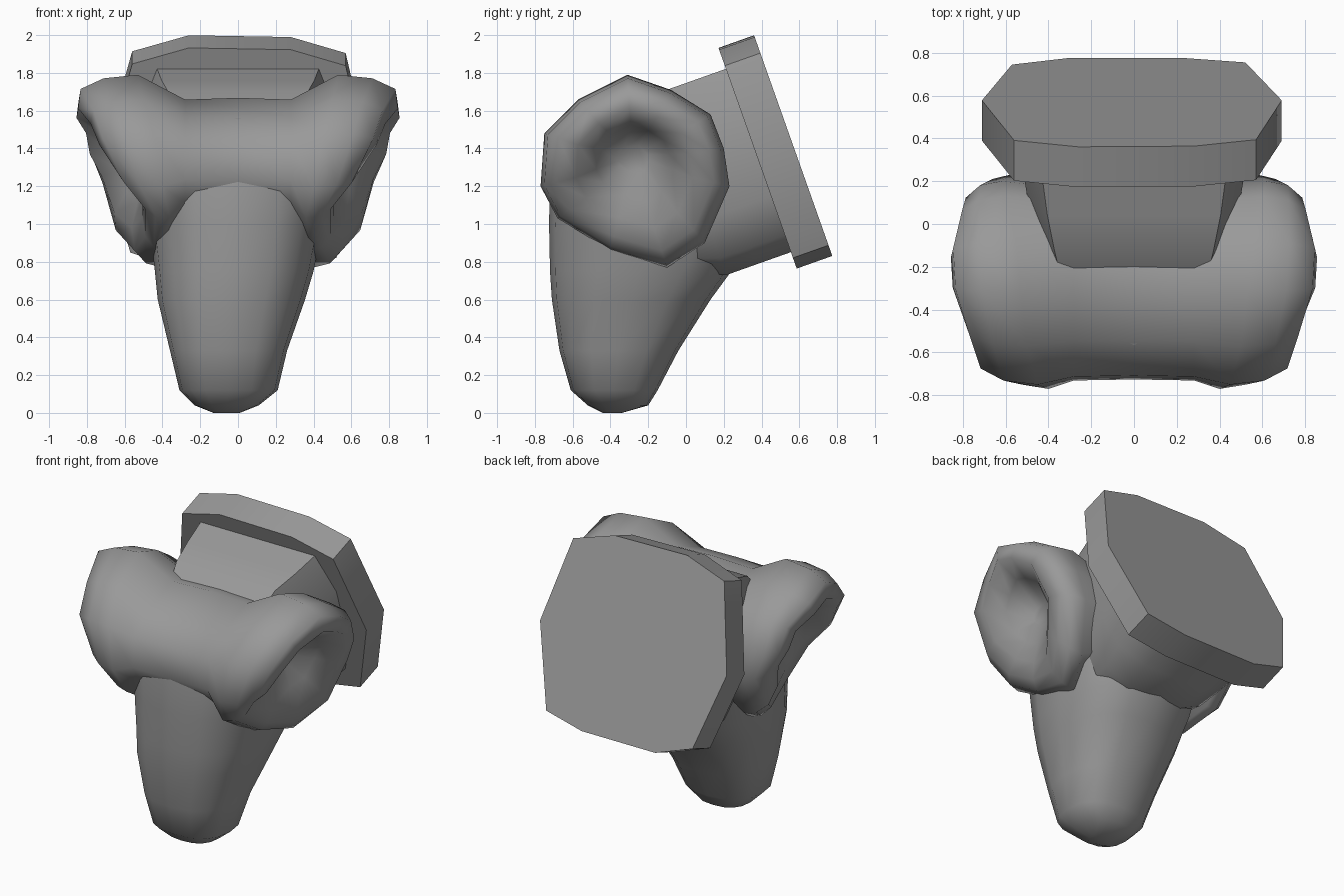
import bpy, bmesh, math
from mathutils import Vector

if "Cube" in bpy.data.objects:
    bpy.data.objects.remove(bpy.data.objects["Cube"])

grey = bpy.data.materials.new("stone_grey")
grey.diffuse_color = (0.32, 0.32, 0.32, 1)
grey.use_nodes = True
grey.node_tree.nodes["Principled BSDF"].inputs["Base Color"].default_value = grey.diffuse_color


def loft(name, rings, smooth_angle=70):
    """Skin a list of closed rings with equal point counts, capping both ends."""
    bm = bmesh.new()
    rows = [[bm.verts.new(p) for p in ring] for ring in rings]
    n = len(rows[0])
    for a, b in zip(rows, rows[1:]):
        for i in range(n):
            j = (i + 1) % n
            bm.faces.new((a[i], a[j], b[j], b[i]))
    bm.faces.new(rows[0][::-1])
    bm.faces.new(rows[-1])
    bmesh.ops.recalc_face_normals(bm, faces=bm.faces[:])
    me = bpy.data.meshes.new(name)
    bm.to_mesh(me)
    bm.free()
    me.materials.append(grey)
    for p in me.polygons:
        p.use_smooth = True
    me.set_sharp_from_angle(angle=math.radians(smooth_angle))
    ob = bpy.data.objects.new(name, me)
    bpy.context.collection.objects.link(ob)
    return ob


# Tilted frame shared by plaque and neck
UP = Vector((0, -0.334, 0.942))
OUT = Vector((0, 0.942, 0.334))


def tilted(profile, centre, depth, sx=1, sy=1):
    return [Vector(centre) + Vector((x * sx, 0, 0)) + UP * (s * sy) + OUT * depth
            for x, s in profile]


# Wall plaque: ten-sided slab
plaque = [(.28, .61), (.57, .52), (.69, -.03), (.52, -.56), (.24, -.62),
          (-.31, -.62), (-.57, -.53), (-.71, -.03), (-.56, .53), (-.26, .62)]
back = (0, .5675, 1.415)
loft("wall_plaque", [tilted(plaque, back, -.2), tilted(plaque, back, 0)], 50)

# Neck: runs from the plaque into the head
neck = [(.43, .515), (.53, .25), (.52, -.2), (.44, -.42), (.24, -.515),
        (-.24, -.515), (-.44, -.42), (-.52, -.2), (-.53, .25), (-.43, .515)]
root = (0, .38, 1.335)
loft("neck", [tilted(neck, root, .02), tilted(neck, root, -.18, .94),
              tilted(neck, root, -.36, .86), tilted(neck, root, -.6, .75, .8)], 62)

# Head and muzzle: stacked rounded sections (z, x centre, half width, front y, back y)
sections = [(0, -.06, .07, -.44, -.34), (.04, -.06, .17, -.52, -.2),
            (.12, -.05, .26, -.61, -.15), (.33, -.05, .31, -.67, -.04),
            (.6, -.035, .39, -.71, .13), (.75, -.02, .42, -.72, .24),
            (1.0, -.01, .46, -.725, .34), (1.25, 0, .5, -.72, .3),
            (1.42, 0, .5, -.69, .25), (1.56, 0, .45, -.56, .2)]


def rounded(z, xc, hw, yf, yb, n=16, e=0.8):
    ring = []
    for i in range(n):
        a = 2 * math.pi * i / n
        c, s = math.cos(a), math.sin(a)
        ring.append((xc + hw * math.copysign(abs(c) ** e, c),
                     (yf + yb) / 2 + (yb - yf) / 2 * math.copysign(abs(s) ** e, s), z))
    return ring


loft("head_and_muzzle", [rounded(*s) for s in sections], 80)

# Brow and side lobes: one form running across the head, rolled to a dent at each end
# outline: (y, z, inner x, outer x)
outline = [(.23, 1.2, .58, .73), (.2, 1.4, .62, .8), (.13, 1.58, .6, .82),
           (-.08, 1.71, .55, .87), (-.31, 1.79, .53, .86), (-.57, 1.66, .5, .79),
           (-.75, 1.48, .45, .74), (-.77, 1.2, .4, .62), (-.68, 1.03, .36, .5),
           (-.4, .86, .38, .5), (-.1, .77, .4, .56), (.1, .9, .5, .66)]


def brow(x, sy, sz):
    return [(x, -.28 + (y + .28) * sy, 1.32 + (z - 1.32) * sz) for y, z, _, _ in outline]


def lobe(scale, blend, sink=0, cz=1.32, dent=.5):
    return [((xi + (xo - xi) * blend) * (1 - sink) + dent * sink,
             -.28 + (y + .28) * scale, cz + (z - cz) * scale) for y, z, xi, xo in outline]


right = [brow(.28, .92, .72), lobe(1, 0), lobe(.96, .55), lobe(.84, .92),
         lobe(.62, 1.05, .08), lobe(.4, 1, .45, 1.35), lobe(.16, 1, 1, 1.36)]
left = [[(-x, y, z) for x, y, z in ring] for ring in reversed(right)]
loft("brow_and_side_lobes", left + [brow(0, .91, .74)] + right, 80)
